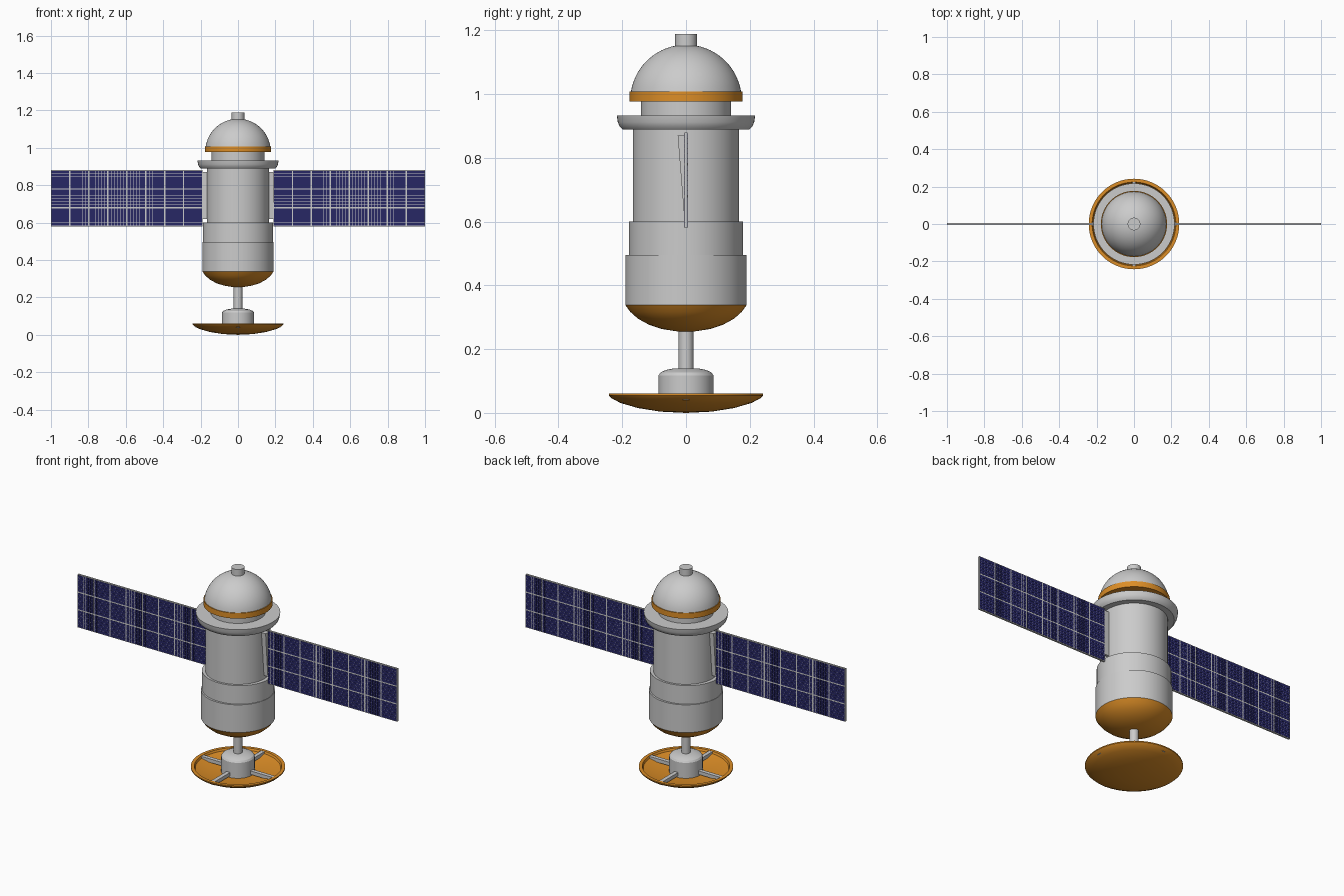
import bpy, bmesh, math
from mathutils import Matrix, Vector

if "Cube" in bpy.data.objects:
    bpy.data.objects.remove(bpy.data.objects["Cube"])


def material(name, color):
    m = bpy.data.materials.new(name)
    m.diffuse_color = color
    m.use_nodes = True
    m.node_tree.nodes["Principled BSDF"].inputs["Base Color"].default_value = m.diffuse_color
    return m


ORANGE = material("orange", (0.72, 0.27, 0.02, 1))
BLUE = material("blue", (0.02, 0.02, 0.13, 1))


def finish(name, bm, mat=None, smooth=False):
    me = bpy.data.meshes.new(name)
    bm.to_mesh(me)
    bm.free()
    ob = bpy.data.objects.new(name, me)
    bpy.context.collection.objects.link(ob)
    if mat:
        me.materials.append(mat)
    if smooth:
        bpy.ops.object.select_all(action='DESELECT')
        ob.select_set(True)
        bpy.context.view_layer.objects.active = ob
        bpy.ops.object.shade_smooth_by_angle(angle=math.radians(32))
    return ob


def lathe(name, profile, mat=None, steps=64):
    """Revolve (radius, z) points around the z axis."""
    bm = bmesh.new()
    vs = [bm.verts.new((r, 0, z)) for r, z in profile]
    es = [bm.edges.new(p) for p in zip(vs, vs[1:])]
    bmesh.ops.spin(bm, geom=vs + es, cent=(0, 0, 0), axis=(0, 0, 1),
                   angle=math.tau, steps=steps)
    bmesh.ops.remove_doubles(bm, verts=bm.verts, dist=1e-5)
    bmesh.ops.recalc_face_normals(bm, faces=bm.faces)
    return finish(name, bm, mat, True)


def add_box(bm, lo, hi, rot=None):
    lo, hi = Vector(lo), Vector(hi)
    m = Matrix.Translation((lo + hi) / 2) @ Matrix.Diagonal((*(hi - lo), 1))
    bmesh.ops.create_cube(bm, size=1, matrix=(rot or Matrix()) @ m)


# Antenna dish with hub, spokes and stem
lathe("dish", [(0, 0), (0.08, 0.004), (0.15, 0.015), (0.205, 0.031), (0.232, 0.045),
               (0.242, 0.055), (0.242, 0.061), (0.224, 0.061), (0.219, 0.05),
               (0.15, 0.034), (0, 0.026)], ORANGE)
bm = bmesh.new()
for k in range(4):
    add_box(bm, (0.05, -0.011, 0.04), (0.226, 0.011, 0.06),
            Matrix.Rotation(k * math.pi / 2, 4, 'Z'))
finish("dish_spokes", bm)
lathe("dish_hub", [(0, 0.027), (0.086, 0.027), (0.086, 0.118), (0.08, 0.127),
                   (0.062, 0.135), (0.035, 0.14), (0, 0.14)])
lathe("dish_stem", [(0, 0.13), (0.023, 0.13), (0.023, 0.27), (0, 0.27)], steps=32)

# Body sections
lathe("bottom_dome", [(0, 0.255), (0.03, 0.256), (0.075, 0.263), (0.115, 0.276),
                      (0.15, 0.295), (0.175, 0.317), (0.19, 0.338), (0, 0.338)], ORANGE)
lathe("lower_body", [(0, 0.338), (0.19, 0.338), (0.19, 0.495), (0, 0.495)])
mid = lathe("middle_body", [(0, 0.495), (0.188, 0.495), (0.188, 0.6), (0, 0.6)])
mid.scale.y = 0.95
lathe("upper_body", [(0, 0.6), (0.167, 0.6), (0.167, 0.89), (0, 0.89)])
lathe("collar", [(0, 0.889), (0.199, 0.889), (0.208, 0.898), (0.214, 0.912),
                 (0.217, 0.933), (0, 0.933)])
lathe("neck", [(0, 0.933), (0.141, 0.933), (0.141, 0.98), (0, 0.98)])
lathe("dome_band", [(0, 0.977), (0.177, 0.977), (0.177, 1.008), (0, 1.008)], ORANGE)

# Rounded top and cap
arc = [(0.175 * math.cos(a), 0.98 + 0.175 * math.sin(a))
       for a in (math.radians(9 + 81 * i / 16) for i in range(16))]
lathe("top_dome", [(0, arc[0][1])] + arc + [(0, 1.155)])
lathe("top_cap", [(0, 1.14), (0.034, 1.14), (0.034, 1.188), (0, 1.188)], steps=32)

# Solar wings: frame, cells on both faces, wedge mount (second wing is turned half around)
X0, Z0, W, H = 0.19, 0.58, 0.81, 0.3
COLS, ROWS, SUB = 8, 3, 6
cw, ch = W / COLS, H / ROWS
for side, turn in (("right", 0), ("left", math.pi)):
    rot = Matrix.Rotation(turn, 4, 'Z')
    bm = bmesh.new()
    add_box(bm, (X0, -0.005, Z0), (X0 + W, 0.005, Z0 + H), rot)
    finish(side + "_wing_frame", bm)

    bm = bmesh.new()
    edge, gap = 0.003, 0.0012
    sw, sh = (cw - 2 * edge) / SUB, (ch - 2 * edge) / SUB
    for i in range(COLS * SUB):
        for j in range(ROWS * SUB):
            x = X0 + (i // SUB) * cw + edge + (i % SUB) * sw
            z = Z0 + (j // SUB) * ch + edge + (j % SUB) * sh
            add_box(bm, (x + gap / 2, -0.006, z + gap / 2),
                    (x + sw - gap / 2, 0.006, z + sh - gap / 2), rot)
    finish(side + "_wing_cells", bm, BLUE)

    bm = bmesh.new()
    outline = [(0.006, 0.62), (0.006, 0.87), (-0.026, 0.87), (-0.006, 0.62)]
    face = bm.faces.new([bm.verts.new((0.155, y, z)) for y, z in outline])
    ext = bmesh.ops.extrude_face_region(bm, geom=[face])
    bmesh.ops.translate(bm, vec=(0.036, 0, 0),
                        verts=[g for g in ext["geom"] if isinstance(g, bmesh.types.BMVert)])
    bmesh.ops.recalc_face_normals(bm, faces=bm.faces)
    bmesh.ops.transform(bm, matrix=rot, verts=bm.verts)
    finish(side + "_wing_mount", bm)
